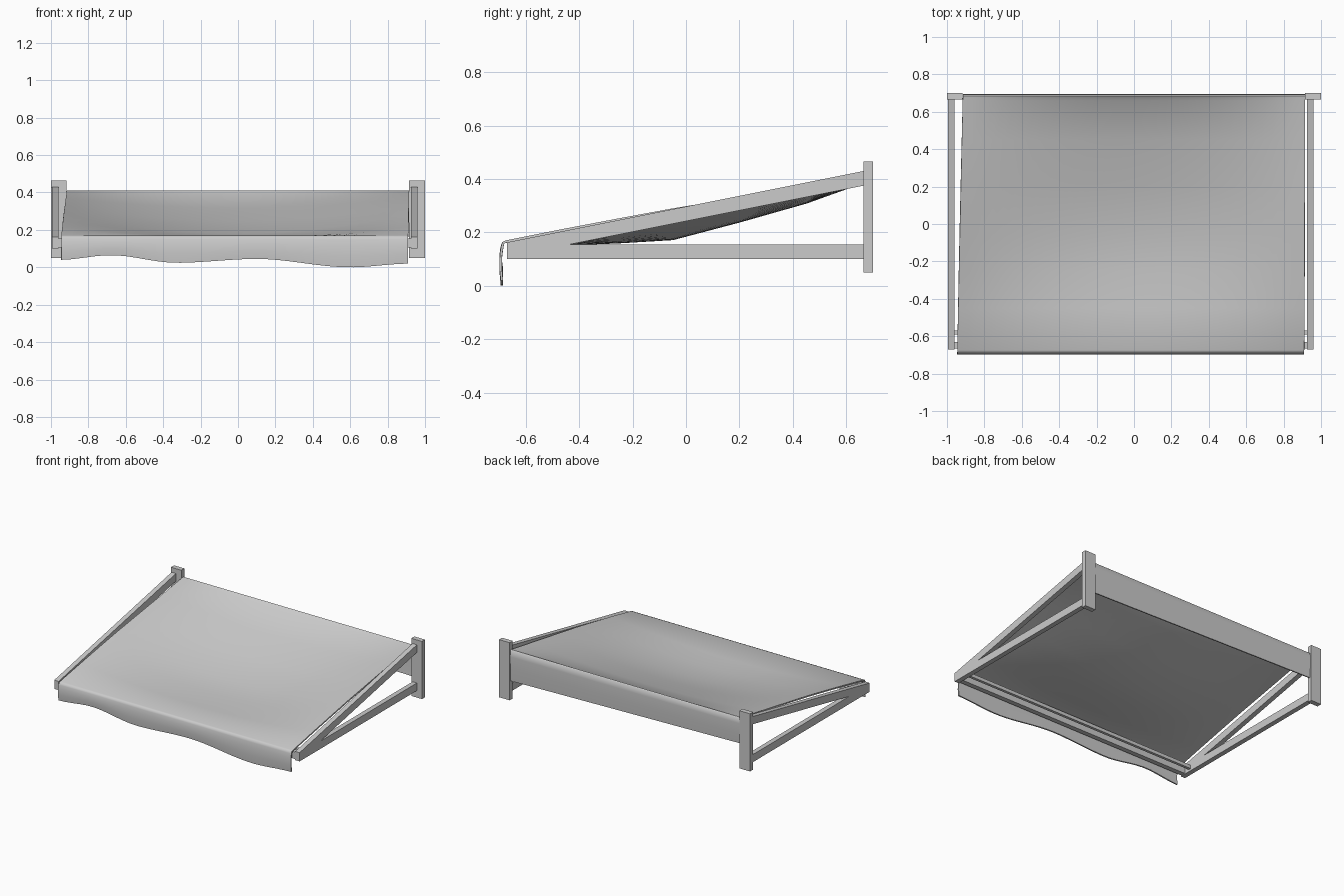
import bpy, bmesh
from mathutils import Vector

if "Cube" in bpy.data.objects:
    bpy.data.objects.remove(bpy.data.objects["Cube"])


def prism(name, yz, x0, x1):
    """Extrude a y-z outline along x."""
    bm = bmesh.new()
    face = bm.faces.new([bm.verts.new((x0, y, z)) for y, z in yz])
    ext = bmesh.ops.extrude_face_region(bm, geom=[face])
    verts = [v for v in ext["geom"] if isinstance(v, bmesh.types.BMVert)]
    bmesh.ops.translate(bm, verts=verts, vec=Vector((x1 - x0, 0, 0)))
    bmesh.ops.recalc_face_normals(bm, faces=bm.faces)
    me = bpy.data.meshes.new(name)
    bm.to_mesh(me)
    bm.free()
    ob = bpy.data.objects.new(name, me)
    bpy.context.collection.objects.link(ob)
    return ob


def box(name, x0, x1, y0, y1, z0, z1):
    return prism(name, [(y0, z0), (y1, z0), (y1, z1), (y0, z1)], x0, x1)


def lerp_points(pts, t):
    """Piecewise-linear lookup with eased steps."""
    for (a, va), (b, vb) in zip(pts, pts[1:]):
        if t <= b:
            k = max(0, (t - a) / (b - a))
            k = k * k * (3 - 2 * k)
            return va + (vb - va) * k
    return pts[-1][1]


# Wall plates and side brackets
for side, plate, arm in (("left", (-1, -0.917), (-0.995, -0.96)),
                         ("right", (0.915, 1), (0.925, 0.96))):
    box(side + "_wall_plate", *plate, 0.665, 0.70, 0.05, 0.465)
    box(side + "_lower_arm", *arm, -0.67, 0.665, 0.10, 0.155)
    prism(side + "_sloped_arm",
          [(-0.67, 0.108), (0.665, 0.375), (0.665, 0.43), (-0.67, 0.163)], *arm)

# Cross rails under the front of the cloth
box("front_rail", -0.96, 0.925, -0.665, -0.63, 0.105, 0.155)
box("second_rail", -0.96, 0.925, -0.59, -0.57, 0.115, 0.14)

# Cloth: front valance, sagging slope and back flap in one sheet
hem = [(-0.95, 0.04), (-0.68, 0.065), (-0.33, 0.024), (0.10, 0.045),
       (0.60, 0.0), (0.92, 0.02)]
# (y, z, sag amount)
slope = [(-0.688, 0.164, 0), (-0.675, 0.17, 0), (-0.45, 0.215, 0.055),
         (-0.25, 0.253, 0.085), (-0.05, 0.29, 0.11), (0.2, 0.331, 0.085),
         (0.45, 0.372, 0.055), (0.66, 0.407, 0.015), (0.685, 0.411, 0),
         (0.692, 0.405, 0)]
cols = 32
bm = bmesh.new()
grid = []
for i in range(cols + 1):
    t = i / cols
    u = 2 * t - 1
    xf, xb = -0.945 + 1.855 * t, -0.915 + 1.83 * t
    low = lerp_points(hem, xf)
    col = []
    for k, y in ((0, -0.694), (0.35, -0.699), (0.7, -0.697), (0.9, -0.692)):
        col.append((xf, y, low + (0.164 - low) * k))
    for y, z, sag in slope:
        f = (y + 0.69) / 1.38
        col.append((xf + (xb - xf) * f, y, z - sag * (1 - u * u)))
    back_low = 0.225 - 0.04 * t
    for k, y in ((0.2, 0.694), (0.6, 0.693), (1, 0.688)):
        col.append((xb, y, 0.405 + (back_low - 0.405) * k))
    grid.append([bm.verts.new(p) for p in col])
for a, b in zip(grid, grid[1:]):
    for j in range(len(a) - 1):
        bm.faces.new((a[j], b[j], b[j + 1], a[j + 1]))
me = bpy.data.meshes.new("awning_cloth")
bm.to_mesh(me)
bm.free()
cloth = bpy.data.objects.new("awning_cloth", me)
bpy.context.collection.objects.link(cloth)
solid = cloth.modifiers.new("thickness", "SOLIDIFY")
solid.thickness = 0.009
solid.offset = -1
bpy.context.view_layer.objects.active = cloth
cloth.select_set(True)
bpy.ops.object.modifier_apply(modifier=solid.name)
bpy.ops.object.shade_smooth_by_angle(angle=0.9)
